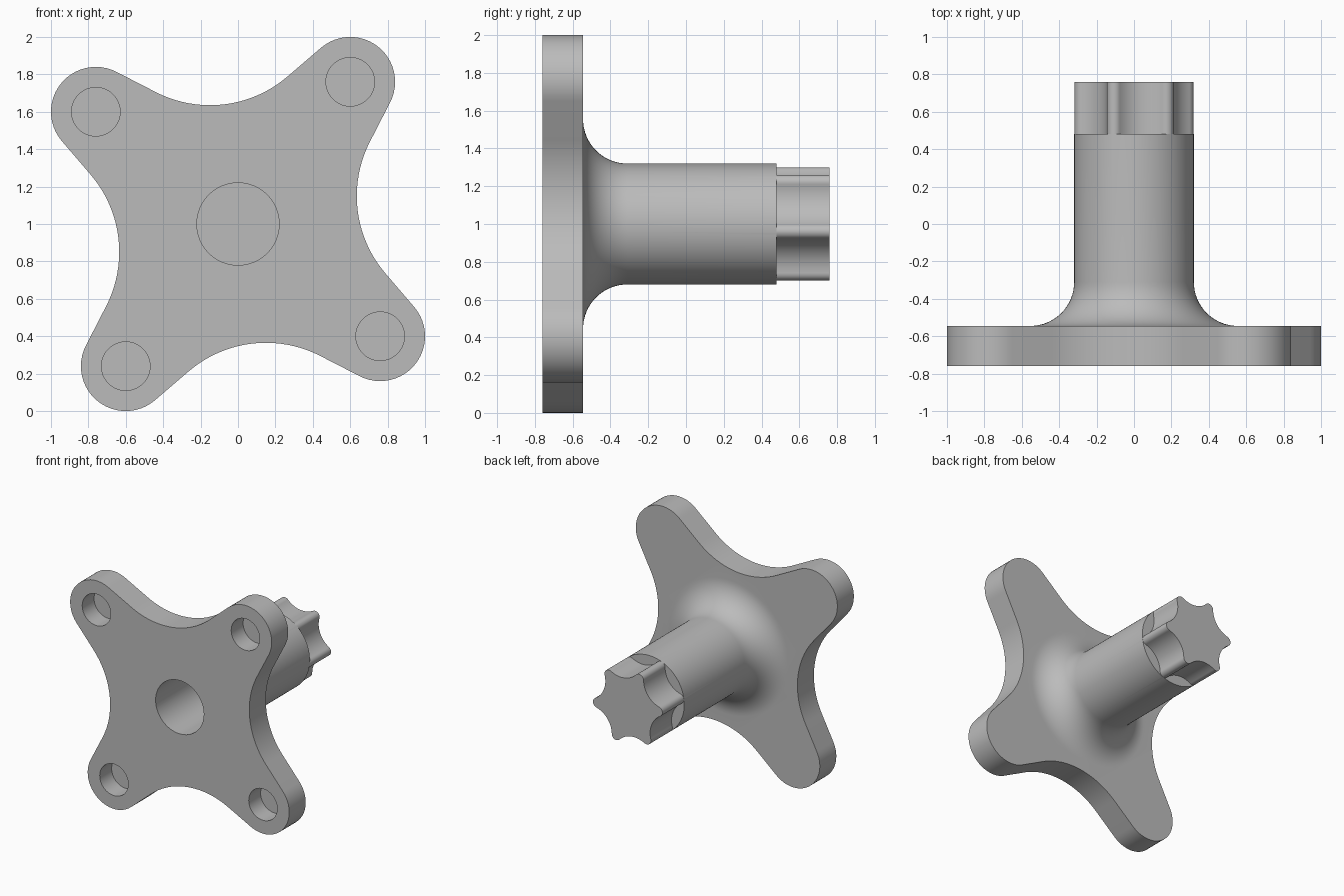
import bpy, bmesh
from math import sin, cos, pi, acos, atan2, hypot, radians

cube = bpy.data.objects.get("Cube")
if cube:
    bpy.data.objects.remove(cube, do_unlink=True)

AXIS_Z = 1.0  # height of the shaft axis

steel = bpy.data.materials.new("plain grey")
steel.use_nodes = True
steel.diffuse_color = (0.5, 0.5, 0.5, 1)
steel.node_tree.nodes["Principled BSDF"].inputs["Base Color"].default_value = (0.5, 0.5, 0.5, 1)


def arc(cx, cz, r, a0, a1, steps):
    return [(cx + r * cos(a0 + (a1 - a0) * i / steps),
             cz + r * sin(a0 + (a1 - a0) * i / steps)) for i in range(steps + 1)]


def lobed_outline(count, tip_dist, tip_r, valley_dist, valley_r, phase, steps):
    """Round tips joined to round valleys by their common tangents."""
    pts = []
    for k in range(count):
        a = phase + 2 * pi * k / count
        b = a + pi / count
        tx, tz = tip_dist * cos(a), tip_dist * sin(a)
        vx, vz = valley_dist * cos(b), valley_dist * sin(b)
        d = hypot(vx - tx, vz - tz)
        lean = atan2(vz - tz, vx - tx) - acos(min(1, (tip_r + valley_r) / d))
        lean = a + (lean - a) % (2 * pi)
        pts += arc(tx, tz, tip_r, 2 * a - lean, lean, steps)
        pts += arc(vx, vz, valley_r, lean + pi, 2 * (b + pi) - (lean + pi), steps)
    # drop points that coincide with the one before
    return [p for i, p in enumerate(pts)
            if hypot(p[0] - pts[i - 1][0], p[1] - pts[i - 1][1]) > 1e-4]


def finish(name, bm):
    bmesh.ops.recalc_face_normals(bm, faces=bm.faces)
    mesh = bpy.data.meshes.new(name)
    bm.to_mesh(mesh)
    bm.free()
    mesh.materials.append(steel)
    obj = bpy.data.objects.new(name, mesh)
    bpy.context.collection.objects.link(obj)
    return obj


def prism(name, outline, y0, y1):
    bm = bmesh.new()
    rings = [[bm.verts.new((x, y, AXIS_Z + z)) for x, z in outline] for y in (y0, y1)]
    for ring in rings:
        bm.faces.new(ring)
    for i in range(len(outline)):
        bm.faces.new((rings[0][i - 1], rings[0][i], rings[1][i], rings[1][i - 1]))
    return finish(name, bm)


def lathe(name, profile, sides):
    """Turn (radius, y) points about the shaft axis and cap both ends."""
    bm = bmesh.new()
    rings = [[bm.verts.new((r * cos(2 * pi * i / sides), y, AXIS_Z + r * sin(2 * pi * i / sides)))
              for i in range(sides)] for r, y in profile]
    for lower, upper in zip(rings, rings[1:]):
        for i in range(sides):
            bm.faces.new((lower[i - 1], lower[i], upper[i], upper[i - 1]))
    bm.faces.new(rings[0])
    bm.faces.new(rings[-1])
    return finish(name, bm)


def combine(body, other, operation):
    mod = body.modifiers.new(operation.lower(), "BOOLEAN")
    mod.operation = operation
    mod.solver = "EXACT"
    mod.object = other
    other.hide_render = True
    bpy.context.view_layer.objects.active = body
    bpy.ops.object.modifier_apply(modifier=mod.name)
    bpy.data.objects.remove(other, do_unlink=True)


FRONT, BACK, STEP, END = -0.76, -0.545, 0.48, 0.76
TIP = hypot(0.6, 0.76)
TIP_ANGLE = atan2(0.76, 0.6)

# four-armed flange
body = prism("flanged_shaft",
             lobed_outline(4, TIP, 0.24, 1.28, 0.636, TIP_ANGLE, 24), FRONT, BACK)

# round shaft with a flared foot
flare = arc(0.555, BACK + 0.235, 0.235, 1.5 * pi, pi, 16)
shaft = lathe("shaft", [(0.555, BACK - 0.1)] + flare + [(0.32, STEP)], 96)
combine(body, shaft, "UNION")

# six-lobed drive head
head = prism("drive_head", lobed_outline(6, 0.28, 0.04, 0.425, 0.19, radians(-8), 10), STEP - 0.1, END)
combine(body, head, "UNION")

# blind centre bore
combine(body, lathe("bore_cutter", [(0.22, FRONT - 0.1), (0.22, 0.2)], 64), "DIFFERENCE")

# blind mounting hole in each arm
for k in range(4):
    a = TIP_ANGLE + k * pi / 2
    hole = [(x + TIP * cos(a), z + TIP * sin(a)) for x, z in arc(0, 0, 0.13, 0, 2 * pi, 48)[:-1]]
    combine(body, prism("hole_cutter", hole, FRONT - 0.1, FRONT + 0.155), "DIFFERENCE")

# smooth curved walls, keep rims sharp
bpy.ops.object.select_all(action="DESELECT")
body.select_set(True)
bpy.context.view_layer.objects.active = body
bpy.ops.object.shade_smooth_by_angle(angle=radians(30))
